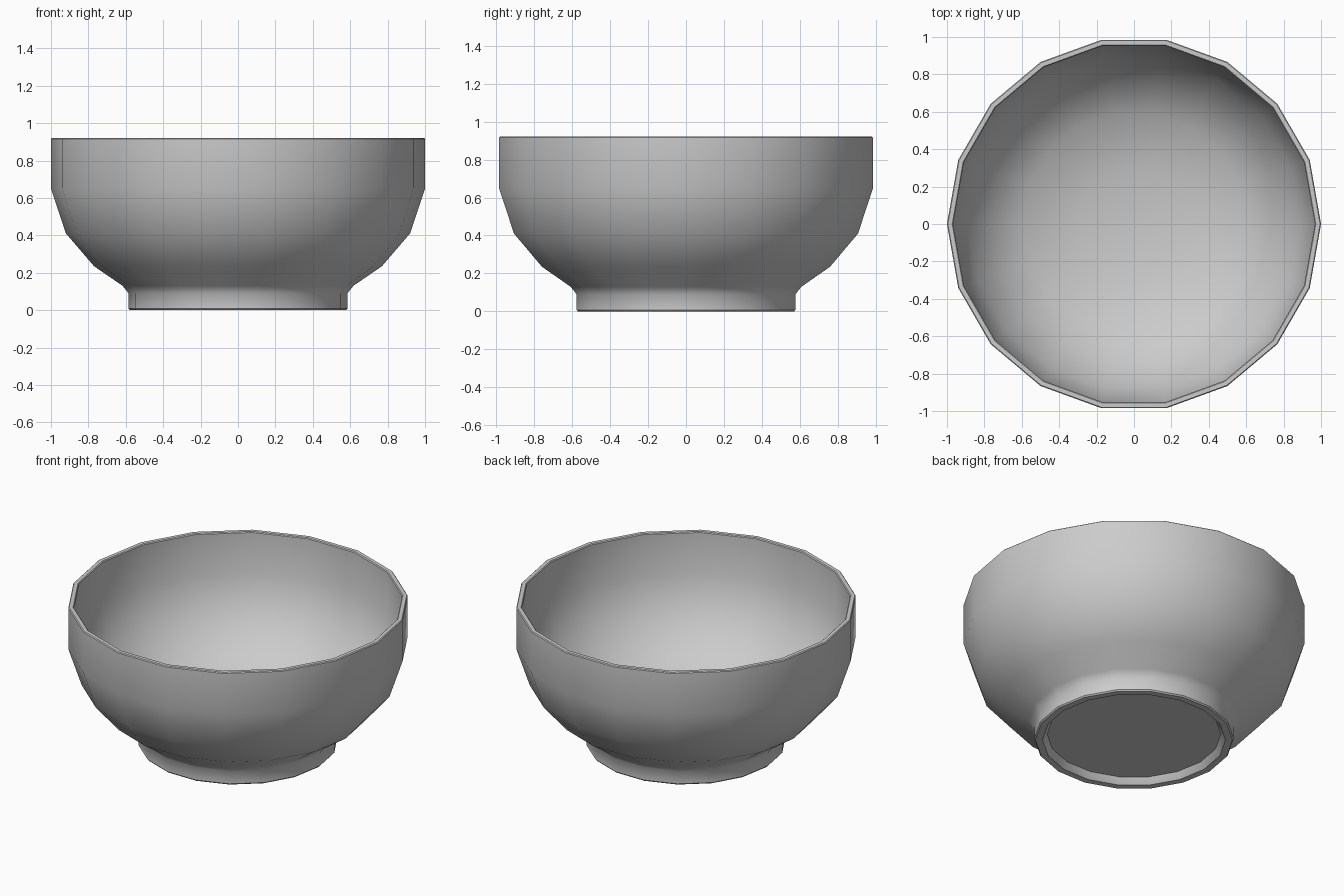
import bpy, bmesh, math

if "Cube" in bpy.data.objects:
    bpy.data.objects.remove(bpy.data.objects["Cube"])

SIDES = 18

# closed bowl section (radius, height), from underside centre round to inside centre
profile = [
    (0.0, 0.04), (0.51, 0.04), (0.53, 0.008), (0.537, 0.0),   # recessed base
    (0.578, 0.0), (0.585, 0.008), (0.585, 0.09),              # foot ring
    (0.617, 0.13), (0.77, 0.235), (0.92, 0.41), (1.0, 0.65),  # outer wall
    (1.0, 0.915), (0.995, 0.92), (0.972, 0.92), (0.967, 0.915),  # rim
    (0.967, 0.65), (0.89, 0.425), (0.75, 0.262), (0.6, 0.16),  # inner wall
    (0.3, 0.09), (0.0, 0.075),
]

bm = bmesh.new()
rings = []
for r, z in profile:
    if r == 0:
        rings.append([bm.verts.new((0, 0, z))])
    else:
        rings.append([bm.verts.new((r * math.cos(math.tau * i / SIDES),
                                    r * math.sin(math.tau * i / SIDES), z))
                      for i in range(SIDES)])
for a, b in zip(rings, rings[1:]):
    for i in range(SIDES):
        j = (i + 1) % SIDES
        if len(a) == 1:
            bm.faces.new((a[0], b[j], b[i]))
        elif len(b) == 1:
            bm.faces.new((a[i], a[j], b[0]))
        else:
            bm.faces.new((a[i], a[j], b[j], b[i]))
bmesh.ops.recalc_face_normals(bm, faces=bm.faces)

mesh = bpy.data.meshes.new("bowl")
bm.to_mesh(mesh)
bm.free()
bowl = bpy.data.objects.new("bowl", mesh)
bpy.context.collection.objects.link(bowl)

# plain grey
mat = bpy.data.materials.new("light grey")
mat.diffuse_color = (0.6, 0.6, 0.6, 1)
mat.use_nodes = True
mat.node_tree.nodes["Principled BSDF"].inputs["Base Color"].default_value = mat.diffuse_color
mesh.materials.append(mat)

bpy.context.view_layer.objects.active = bowl
bowl.select_set(True)
bpy.ops.object.shade_smooth_by_angle(angle=math.radians(40))
